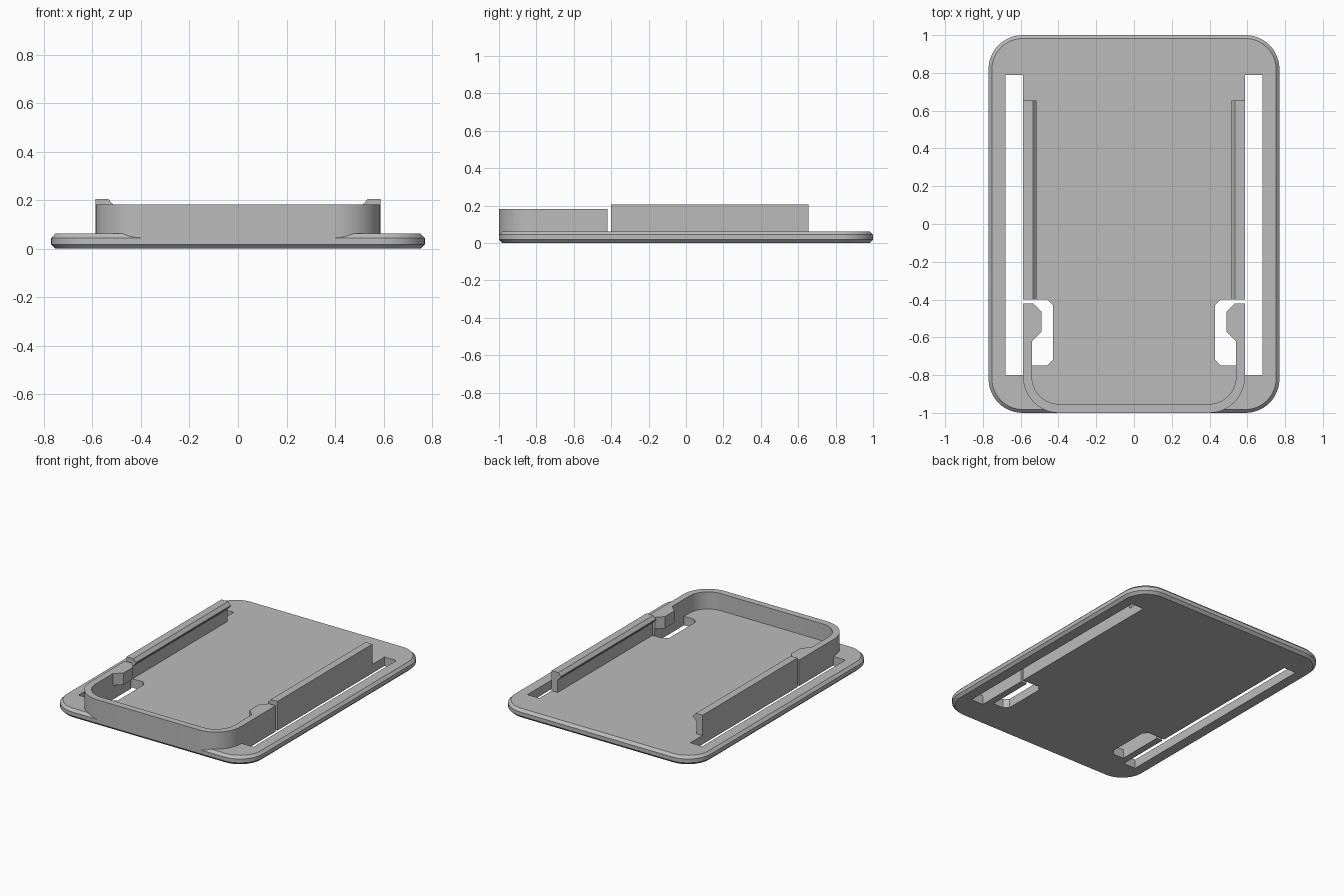
import bpy, bmesh
from math import cos, sin, radians

cube = bpy.data.objects.get("Cube")
if cube:
    bpy.data.objects.remove(cube, do_unlink=True)

grey = bpy.data.materials.new("light grey plastic")
grey.use_nodes = True
colour = (0.5, 0.5, 0.5, 1)
grey.diffuse_color = colour
grey.node_tree.nodes["Principled BSDF"].inputs["Base Color"].default_value = colour


def arc(cx, cy, r, start, end, steps=12):
    angles = [radians(start + (end - start) * i / steps) for i in range(steps + 1)]
    return [(cx + r * cos(a), cy + r * sin(a)) for a in angles]


def rounded_rect(hx, hy, r):
    pts = []
    for sx, sy, start in ((1, 1, 0), (-1, 1, 90), (-1, -1, 180), (1, -1, 270)):
        pts += arc(sx * (hx - r), sy * (hy - r), r, start, start + 90)
    return pts


def loft(name, rings):
    """Join matching rings of 3D points and cap both ends."""
    bm = bmesh.new()
    loops = [[bm.verts.new(p) for p in ring] for ring in rings]
    for a, b in zip(loops, loops[1:]):
        for i in range(len(a)):
            j = (i + 1) % len(a)
            bm.faces.new((a[i], a[j], b[j], b[i]))
    bm.faces.new(loops[0][::-1])
    bm.faces.new(loops[-1])
    bmesh.ops.recalc_face_normals(bm, faces=bm.faces)
    mesh = bpy.data.meshes.new(name)
    bm.to_mesh(mesh)
    bm.free()
    mesh.materials.append(grey)
    obj = bpy.data.objects.new(name, mesh)
    bpy.context.collection.objects.link(obj)
    return obj


def prism(name, outline, z0, z1):
    return loft(name, [[(x, y, z) for x, y in outline] for z in (z0, z1)])


def smooth(obj):
    bpy.ops.object.select_all(action="DESELECT")
    obj.select_set(True)
    bpy.context.view_layer.objects.active = obj
    bpy.ops.object.shade_smooth_by_angle(angle=radians(30))


WALL_OUT, WALL_IN = 0.587, 0.54

# Base plate with chamfered top and bottom rims
levels = ((0.0, 0.018), (0.018, 0), (0.045, 0), (0.063, 0.018))
plate = loft("base_plate", [
    [(x, y, z) for x, y in rounded_rect(0.77 - inset, 1 - inset, 0.18 - inset)]
    for z, inset in levels])

# Strap slot, clip gap and clip window, cut as one outline on each side
opening = [(WALL_OUT, -0.8), (0.68, -0.8), (0.68, 0.79), (WALL_OUT, 0.79),
           (WALL_OUT, -0.4), (0.46, -0.4), (0.43, -0.43), (0.43, -0.72),
           (0.46, -0.75), (WALL_IN, -0.75), (WALL_IN, -0.42), (WALL_OUT, -0.42)]
cutters = []
for side in (-1, 1):
    cutter = prism("slot_cutter", [(side * x, y) for x, y in opening], -0.1, 0.2)
    cutter.hide_render = True
    cutters.append(cutter)
    cut = plate.modifiers.new("slots", "BOOLEAN")
    cut.operation = "DIFFERENCE"
    cut.solver = "EXACT"
    cut.object = cutter
graph = bpy.context.evaluated_depsgraph_get()
cut_mesh = bpy.data.meshes.new_from_object(plate.evaluated_get(graph))
plate.modifiers.clear()
plate.data = cut_mesh
for cutter in cutters:
    bpy.data.objects.remove(cutter, do_unlink=True)
smooth(plate)

# U-shaped front wall, whose free ends are the clip arms
outer = (arc(-WALL_OUT + 0.19, -0.81, 0.19, 180, 270)
         + arc(WALL_OUT - 0.19, -0.81, 0.19, 270, 360))
inner = (arc(WALL_IN - 0.143, -0.81, 0.143, 360, 270)
         + arc(-WALL_IN + 0.143, -0.81, 0.143, 270, 180))
front = prism("front_wall",
              [(-WALL_OUT, -0.42)] + outer + [(WALL_OUT, -0.42), (WALL_IN, -0.42)]
              + inner + [(-WALL_IN, -0.42)], 0.03, 0.183)
smooth(front)

# Side rails with an overhanging lip, and the clip heads
rail_profile = [(WALL_OUT, 0.03), (WALL_OUT, 0.205), (0.535, 0.205), (0.515, 0.183),
                (0.515, 0.175), (WALL_IN, 0.15), (WALL_IN, 0.03)]
head = [(WALL_IN, -0.42), (0.535, -0.42), (0.49, -0.465), (0.49, -0.57), (WALL_IN, -0.62)]
for side, label in ((1, "left"), (-1, "right")):
    loft(label + "_rail", [[(side * x, y, z) for x, z in rail_profile]
                           for y in (-0.4, 0.655)])
    prism(label + "_clip_head", [(side * x, y) for x, y in head], 0.1, 0.183)
